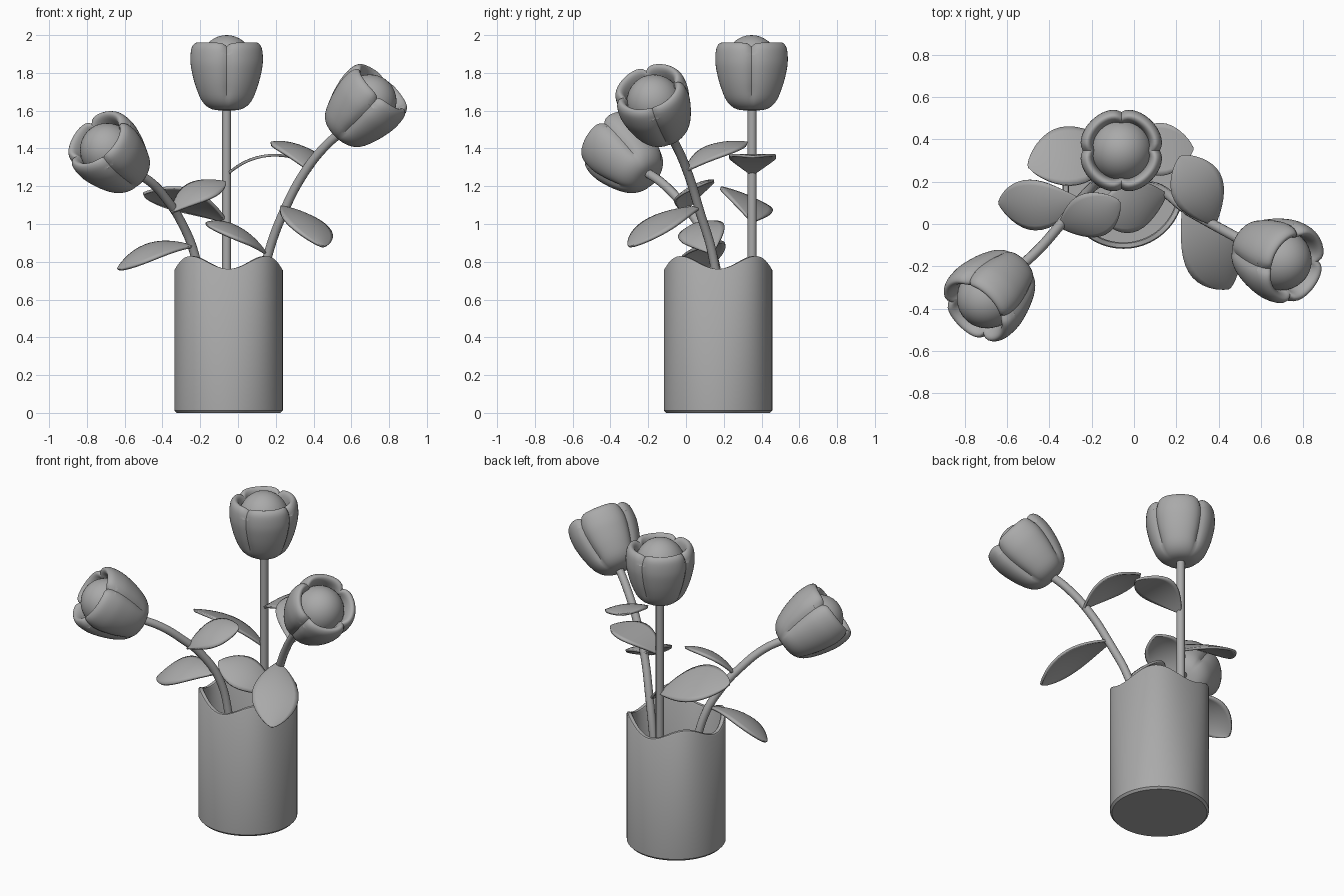
import bpy, bmesh, math
from mathutils import Vector, Matrix

if "Cube" in bpy.data.objects:
    bpy.data.objects.remove(bpy.data.objects["Cube"])

GREY = (0.4, 0.4, 0.4, 1)
mat = bpy.data.materials.new("plain grey")
mat.use_nodes = True
mat.diffuse_color = GREY
mat.node_tree.nodes["Principled BSDF"].inputs["Base Color"].default_value = GREY


def finish(obj, angle=40):
    """Give an object the material and smooth shading with sharp creases."""
    obj.data.materials.append(mat)
    bpy.ops.object.select_all(action='DESELECT')
    obj.select_set(True)
    bpy.context.view_layer.objects.active = obj
    bpy.ops.object.shade_smooth_by_angle(angle=math.radians(angle))
    return obj


def grid_object(name, rows, closed):
    """Skin rows of points with quads; closed joins each row into a ring."""
    bm = bmesh.new()
    vs = [[bm.verts.new(p) for p in row] for row in rows]
    n = len(rows[0])
    for a, b in zip(vs, vs[1:]):
        for j in range(n if closed else n - 1):
            k = (j + 1) % n
            bm.faces.new((a[j], a[k], b[k], b[j]))
    bmesh.ops.remove_doubles(bm, verts=bm.verts, dist=1e-5)
    bmesh.ops.recalc_face_normals(bm, faces=bm.faces)
    mesh = bpy.data.meshes.new(name)
    bm.to_mesh(mesh)
    bm.free()
    obj = bpy.data.objects.new(name, mesh)
    bpy.context.collection.objects.link(obj)
    return obj


def lathe(name, profile, shape, segments=64):
    """Revolve a profile; shape(r, z, angle) may alter each point."""
    rows = []
    for r, z in profile:
        row = []
        for j in range(segments):
            a = math.tau * j / segments
            rr, zz = shape(r, z, a)
            row.append((rr * math.cos(a), rr * math.sin(a), zz))
        rows.append(row)
    return grid_object(name, rows, True)


def smooth_profile(points, steps=4):
    """Catmull-Rom interpolation of a 2D profile."""
    pts = [Vector(p) for p in points]
    pts = [pts[0]] + pts + [pts[-1]]
    out = []
    for p0, p1, p2, p3 in zip(pts, pts[1:], pts[2:], pts[3:]):
        for i in range(steps):
            t = i / steps
            out.append(0.5 * (2 * p1 + (p2 - p0) * t + (2 * p0 - 5 * p1 + 4 * p2 - p3) * t * t
                              + (3 * p1 - p0 - 3 * p2 + p3) * t ** 3))
    return out + [pts[-1]]


# Vase: straight cylinder with a four-wave rim and a hollow inside
def wave(r, z, a):
    return r, z - (0.034 * math.cos(4 * a) if z > 0.5 else 0)


vase = lathe("vase", [(0, 0), (0.275, 0), (0.287, 0.013), (0.287, 0.789), (0.282, 0.796),
                      (0.262, 0.796), (0.257, 0.789), (0.257, 0.04), (0, 0.04)], wave, 96)
vase.location = (-0.05, 0.17, 0)
finish(vase)


# Flower head: four puffed petals pinched at their seams, around a round bud
def pinch(r, z, a):
    s = abs((a / (math.pi / 2)) % 1 - 0.5) * 2
    grow = min(1, z / 0.1)
    return r - grow * 0.018 * s ** 5, z - (0.02 * s ** 8 if z > 0.3 else 0)


PETALS = [(0, 0), (0.08, 0.008), (0.135, 0.05), (0.172, 0.13), (0.195, 0.22), (0.2, 0.28),
          (0.193, 0.335), (0.172, 0.36), (0.15, 0.345), (0.138, 0.29), (0.13, 0.2)]


def flower(side, centre, axis):
    axis = Vector(axis).normalized()
    turn = Vector((0, 0, 1)).rotation_difference(axis).to_matrix().to_4x4()
    place = Matrix.Translation(Vector(centre) - axis * 0.2) @ turn
    cup = lathe(side + "_petals", smooth_profile(PETALS), pinch)
    cup.matrix_world = place
    finish(cup, 35)
    bpy.ops.mesh.primitive_uv_sphere_add(segments=32, ring_count=20, radius=1)
    bud = bpy.context.object
    bud.name = side + "_bud"
    bud.matrix_world = place @ Matrix.Translation((0, 0, 0.24)) @ Matrix.Diagonal((0.147, 0.147, 0.16, 1))
    finish(bud)


# Stems: round tubes along smooth paths
def stem(side, points):
    curve = bpy.data.curves.new(side + "_stem", 'CURVE')
    curve.dimensions = '3D'
    curve.bevel_depth = 0.024
    curve.bevel_resolution = 4
    curve.use_fill_caps = True
    spline = curve.splines.new('BEZIER')
    spline.bezier_points.add(len(points) - 1)
    for bp, p in zip(spline.bezier_points, points):
        bp.co = p
        bp.handle_left_type = bp.handle_right_type = 'AUTO'
    obj = bpy.data.objects.new(side + "_stem", curve)
    bpy.context.collection.objects.link(obj)
    bpy.ops.object.select_all(action='DESELECT')
    obj.select_set(True)
    bpy.context.view_layer.objects.active = obj
    bpy.ops.object.convert(target='MESH')
    finish(bpy.context.object)


# Leaves: arched paddles, narrow at the stem and round at the tip
def leaf(name, base, tip, up, width=0.26, arch=0.05, cup=0.02):
    base, tip = Vector(base), Vector(tip)
    along = (tip - base).normalized()
    side = along.cross(Vector(up)).normalized()
    up = side.cross(along)
    rows = []
    n, m = 20, 10
    for i in range(n + 1):
        u = (1 - math.cos(math.pi * i / n)) / 2
        half = width / 2 * math.sin(math.pi * u ** 1.25) ** 0.7 if 0 < i < n else 0.006
        row = []
        for j in range(m + 1):
            v = 2 * j / m - 1
            lift = arch * 4 * u * (1 - u) - cup * v * v * half * 2 / width
            row.append(base.lerp(tip, u) + side * v * half + up * lift)
        rows.append(row)
    obj = grid_object(name, rows, False)
    solid = obj.modifiers.new("thickness", 'SOLIDIFY')
    solid.thickness = 0.014
    solid.offset = 0
    finish(obj)


stem("middle", [(-0.06, 0.35, 0.04), (-0.06, 0.35, 0.8), (-0.06, 0.35, 1.63)])
flower("middle", (-0.06, 0.347, 1.8), (0, 0, 1))

stem("left", [(0.06, 0.17, 0.04), (0.11, 0.17, 0.6), (0.16, 0.14, 0.84), (0.24, 0.075, 1.06),
              (0.35, 0.01, 1.27), (0.46, -0.05, 1.41), (0.55, -0.1, 1.49)])
flower("left", (0.66, -0.155, 1.61), (0.66, -0.28, 0.7))

stem("right", [(-0.14, 0.2, 0.04), (-0.19, 0.18, 0.6), (-0.23, 0.14, 0.84), (-0.3, 0.06, 1.01),
               (-0.37, -0.03, 1.12), (-0.46, -0.13, 1.22), (-0.56, -0.22, 1.28)])
flower("right", (-0.662, -0.318, 1.36), (-0.57, -0.58, 0.57))

leaf("middle_upper_leaf", (-0.06, 0.35, 1.26), (0.28, 0.355, 1.355), (0, 0, 1), 0.25, 0.045, 0.0)
leaf("middle_lower_leaf", (-0.06, 0.35, 1.01), (-0.5, 0.27, 1.16), (0, 0.35, 0.9), 0.3, 0.05, 0.01)
leaf("right_upper_leaf", (-0.35, -0.01, 1.06), (-0.07, 0.11, 1.22), (0, -0.35, 0.9), 0.23)
leaf("right_lower_leaf", (-0.24, 0.11, 0.88), (-0.635, 0.1, 0.76), (0, -0.3, 0.9), 0.25, 0.06)
leaf("left_upper_leaf", (0.38, 0.0, 1.28), (0.22, 0.32, 1.43), (0.25, -0.2, 0.9), 0.25)
leaf("left_middle_leaf", (0.23, 0.08, 1.09), (0.45, -0.3, 0.88), (0.15, 0, 1), 0.27)
leaf("left_lower_leaf", (0.15, 0.14, 0.84), (-0.17, 0.05, 1.0), (0, -0.3, 0.9), 0.25)
